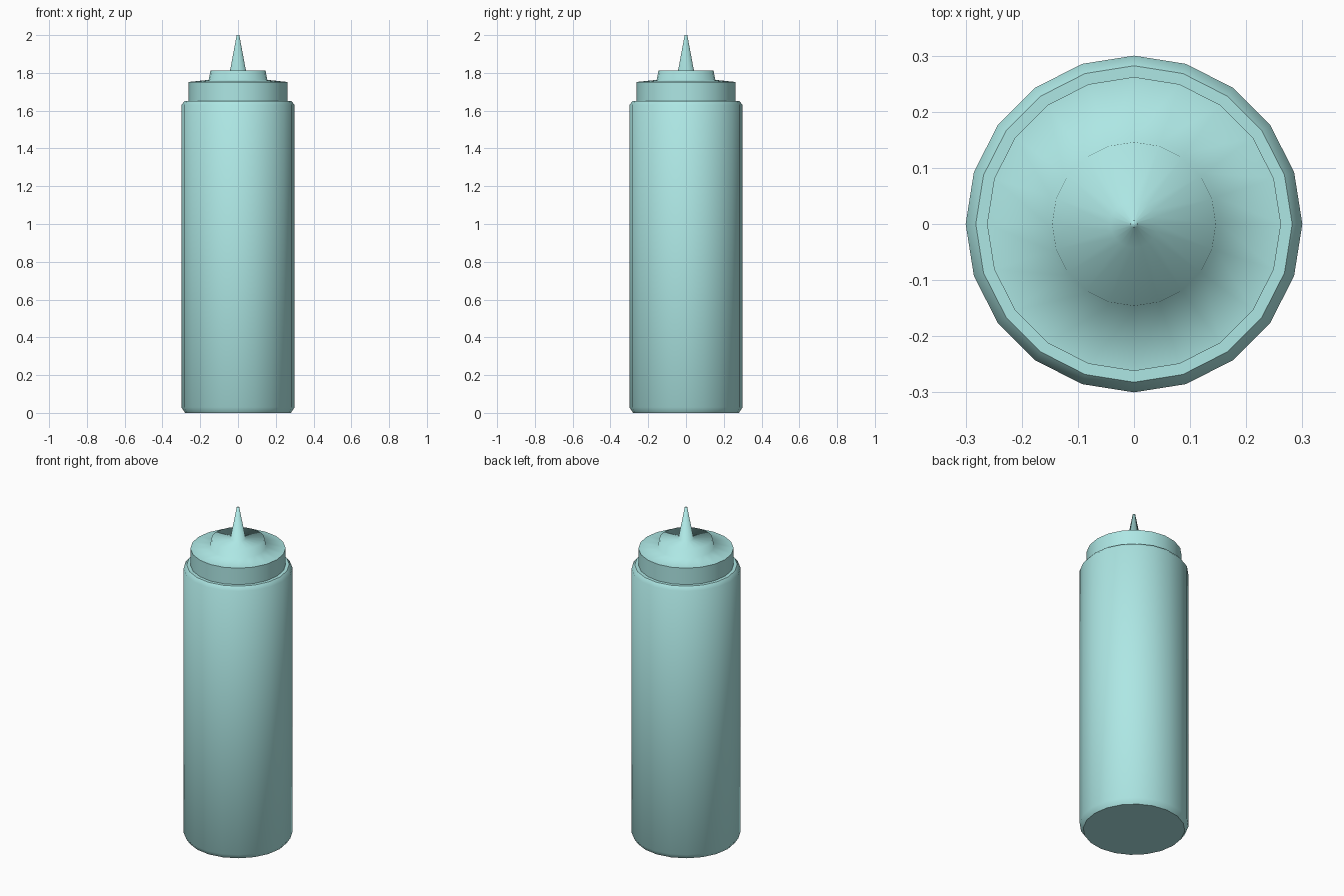
import bpy, bmesh, math

if "Cube" in bpy.data.objects:
    bpy.data.objects.remove(bpy.data.objects["Cube"])

SIDES = 20

mat = bpy.data.materials.new("pale_teal")
mat.diffuse_color = (0.42, 0.80, 0.78, 1)
mat.use_nodes = True
mat.node_tree.nodes["Principled BSDF"].inputs["Base Color"].default_value = mat.diffuse_color


def lathe(name, profile, sharp, cap_start=False, cap_end=False):
    """Revolve (radius, z) points; rings listed in sharp keep a hard edge."""
    bm = bmesh.new()
    rings = []
    for r, z in profile:
        rings.append([bm.verts.new((r * math.cos(2 * math.pi * i / SIDES),
                                    r * math.sin(2 * math.pi * i / SIDES), z))
                      for i in range(SIDES)])
    for a, b in zip(rings, rings[1:]):
        for i in range(SIDES):
            j = (i + 1) % SIDES
            bm.faces.new((a[i], a[j], b[j], b[i]))
    if cap_start:
        bm.faces.new(rings[0][::-1])
    if cap_end:
        bm.faces.new(rings[-1])
    for f in bm.faces:
        f.smooth = True
    for k in sharp:
        for i in range(SIDES):
            e = bm.edges.get((rings[k][i], rings[k][(i + 1) % SIDES]))
            e.smooth = False
    me = bpy.data.meshes.new(name)
    bm.to_mesh(me)
    bm.free()
    me.materials.append(mat)
    ob = bpy.data.objects.new(name, me)
    bpy.context.collection.objects.link(ob)
    return ob


# Bottle body with chamfered foot and shoulder, ledge running under the cap
lathe("bottle_body",
      [(0.28, 0), (0.30, 0.03), (0.30, 1.63), (0.282, 1.652), (0.26, 1.652)],
      sharp=[0, 3], cap_start=True)

# Screw cap: collar, sloped top, raised plateau and tapered nozzle
lathe("cap_and_nozzle",
      [(0.262, 1.652), (0.262, 1.752), (0.155, 1.763), (0.146, 1.812),
       (0.042, 1.812), (0.007, 2.0)],
      sharp=[1], cap_end=True)
